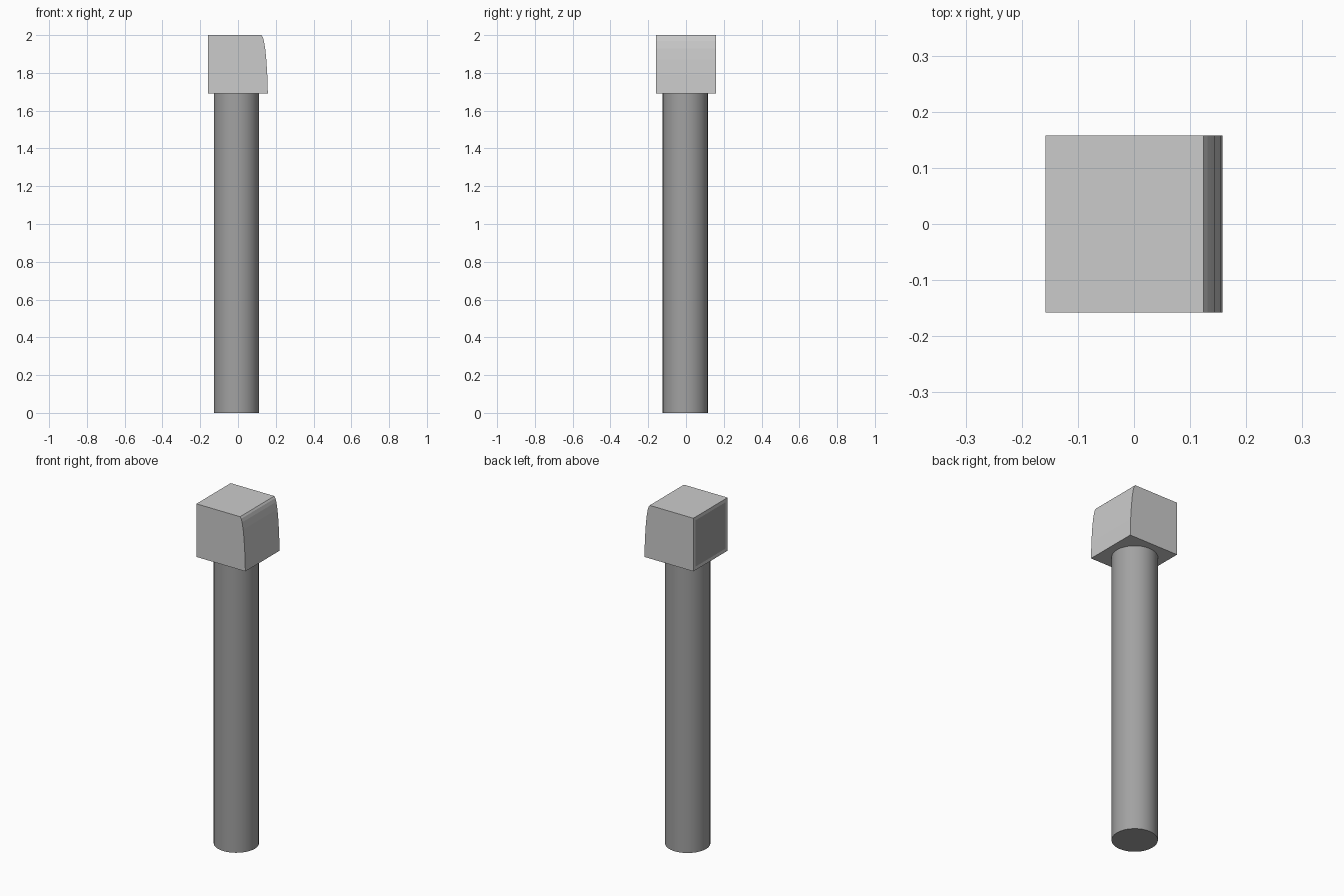
import bpy, bmesh

if "Cube" in bpy.data.objects:
    bpy.data.objects.remove(bpy.data.objects["Cube"])

HALF = 0.158          # half width of the head
Z0, Z1 = 1.69, 2.0    # bottom and top of the head


def add_object(name, bm):
    bmesh.ops.recalc_face_normals(bm, faces=bm.faces)
    mesh = bpy.data.meshes.new(name)
    bm.to_mesh(mesh)
    bm.free()
    obj = bpy.data.objects.new(name, mesh)
    bpy.context.collection.objects.link(obj)
    return obj


dark = bpy.data.materials.new("dark_grey")
dark.diffuse_color = (0.36, 0.36, 0.36, 1)
dark.use_nodes = True
dark.node_tree.nodes["Principled BSDF"].inputs["Base Color"].default_value = dark.diffuse_color
light = bpy.data.materials.new("light_grey")
light.diffuse_color = (0.8, 0.8, 0.8, 1)
light.use_nodes = True
light.node_tree.nodes["Principled BSDF"].inputs["Base Color"].default_value = light.diffuse_color

# Round post
bpy.ops.mesh.primitive_cylinder_add(vertices=32, radius=0.12, depth=Z0,
                                    location=(-0.008, -0.004, Z0 / 2))
post = bpy.context.object
post.name = "post"
post.data.materials.append(dark)
bpy.ops.object.shade_smooth_by_angle()

# Head: side profile with a bowed right face, extruded along y
profile = [(-HALF, Z0), (HALF, Z0), (0.155, 1.79), (0.150, 1.87), (0.144, 1.93),
           (0.137, 1.97), (0.131, 1.99), (0.124, Z1), (-HALF, Z1)]
bm = bmesh.new()
side = bm.faces.new([bm.verts.new((x, -HALF, z)) for x, z in profile])
ext = bmesh.ops.extrude_face_region(bm, geom=[side], use_keep_orig=True)
bmesh.ops.translate(bm, vec=(0, 2 * HALF, 0),
                    verts=[v for v in ext["geom"] if isinstance(v, bmesh.types.BMVert)])
bmesh.ops.recalc_face_normals(bm, faces=bm.faces)

# Dark framed panel set into the left face
panel = next(f for f in bm.faces if f.normal.x < -0.9)
bmesh.ops.inset_region(bm, faces=[panel], thickness=0.028)
panel.material_index = 1
head = add_object("head", bm)
head.data.materials.append(light)
head.data.materials.append(dark)
